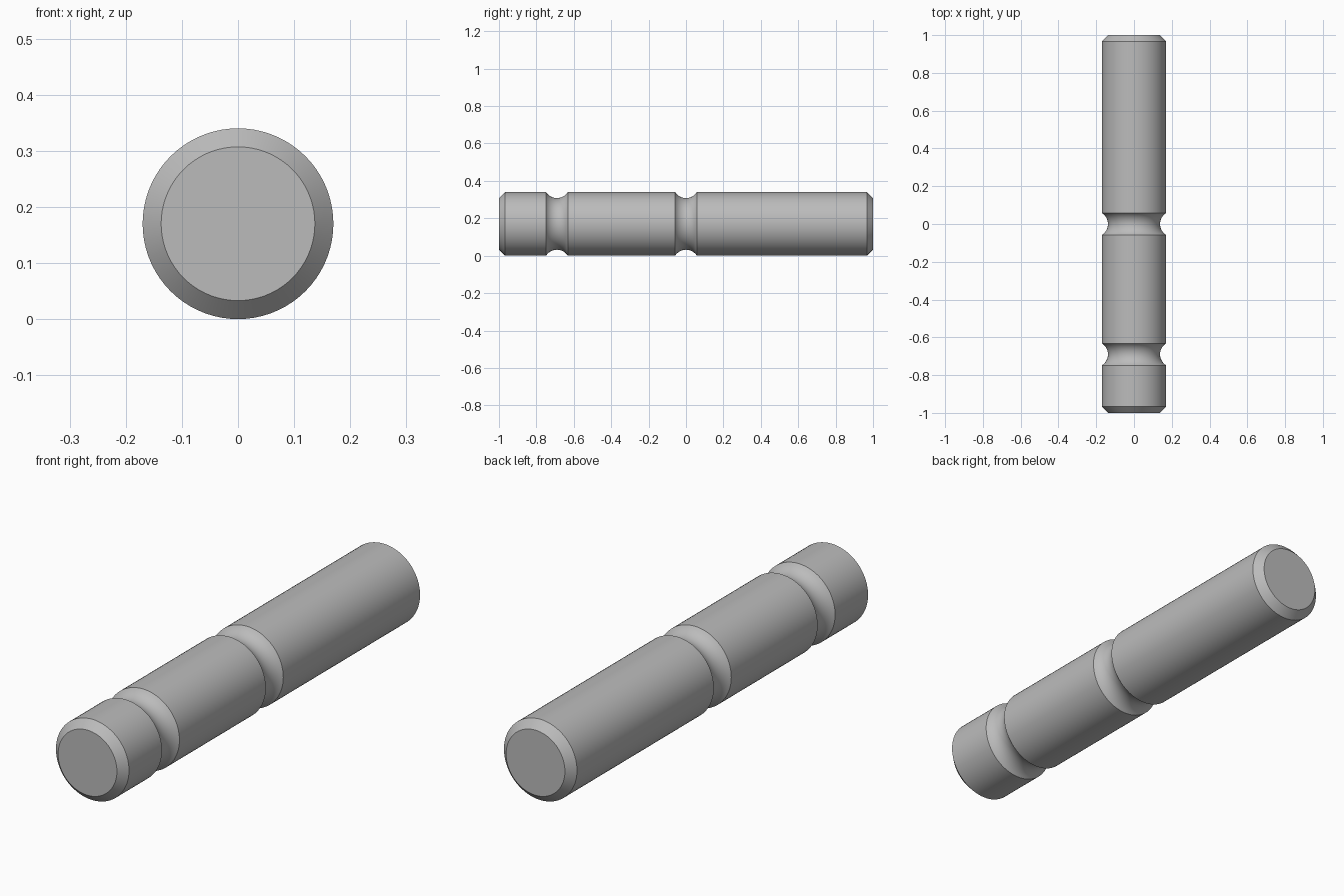
import bpy, bmesh, math
from mathutils import Vector, Matrix

if "Cube" in bpy.data.objects:
    bpy.data.objects.remove(bpy.data.objects["Cube"])

RADIUS = 0.17
CHAMFER = 0.033
GROOVE_HALF = 0.058
GROOVE_DEPTH = 0.032
SIDES = 72

# Plain grey metal
metal = bpy.data.materials.new("grey metal")
metal.use_nodes = True
grey = (0.5, 0.5, 0.5, 1)
metal.diffuse_color = grey
metal.node_tree.nodes["Principled BSDF"].inputs["Base Color"].default_value = grey


def groove(center, steps=12):
    """Circular-arc dip in the pin's outline, as (y, radius) points."""
    arc = (GROOVE_HALF ** 2 + GROOVE_DEPTH ** 2) / (2 * GROOVE_DEPTH)
    half = math.asin(GROOVE_HALF / arc)
    bottom = RADIUS - GROOVE_DEPTH
    angles = [-half + 2 * half * i / steps for i in range(steps + 1)]
    return [(center + arc * math.sin(a), bottom + arc * (1 - math.cos(a))) for a in angles]


# Outline along the pin: chamfered ends and two round grooves
profile = [(-1, RADIUS - CHAMFER), (-1 + CHAMFER, RADIUS)]
profile += groove(-0.69) + groove(0)
profile += [(1 - CHAMFER, RADIUS), (1, RADIUS - CHAMFER)]

# Lathe the outline around the y axis
bm = bmesh.new()
rings = []
for y, r in profile:
    rings.append([bm.verts.new((r * math.cos(2 * math.pi * i / SIDES), y,
                                RADIUS + r * math.sin(2 * math.pi * i / SIDES)))
                  for i in range(SIDES)])
for a, b in zip(rings, rings[1:]):
    for i in range(SIDES):
        j = (i + 1) % SIDES
        bm.faces.new((a[i], a[j], b[j], b[i]))

# Flat end caps
bm.faces.new(rings[0])
bm.faces.new(rings[-1])
bmesh.ops.recalc_face_normals(bm, faces=bm.faces)

mesh = bpy.data.meshes.new("grooved_pin")
bm.to_mesh(mesh)
bm.free()
mesh.materials.append(metal)
pin = bpy.data.objects.new("grooved_pin", mesh)
bpy.context.collection.objects.link(pin)

# Smooth round surfaces, crisp chamfer and groove edges
bpy.ops.object.select_all(action="DESELECT")
pin.select_set(True)
bpy.context.view_layer.objects.active = pin
bpy.ops.object.shade_smooth_by_angle(angle=math.radians(30))
